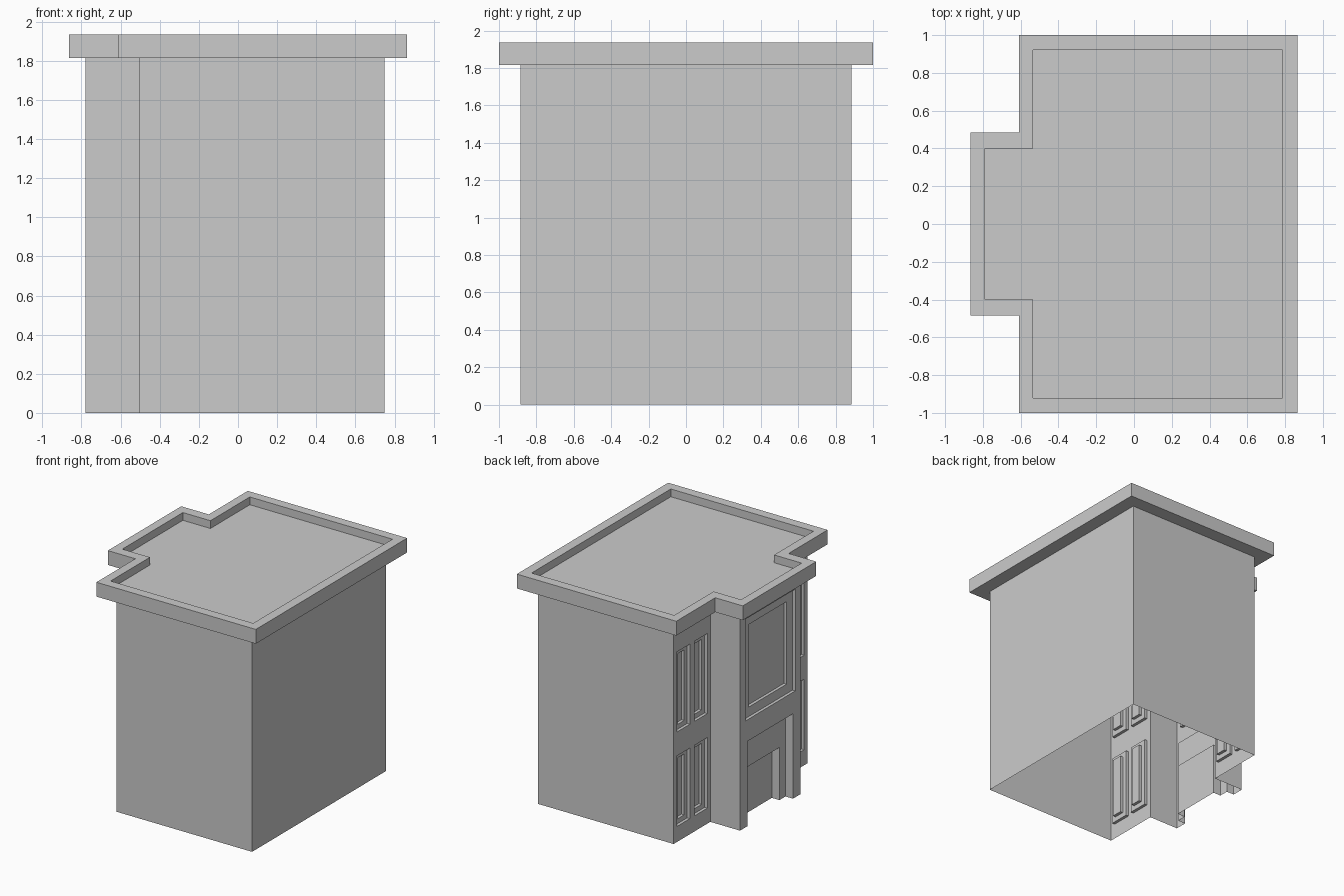
import bpy, bmesh

if "Cube" in bpy.data.objects:
    bpy.data.objects.remove(bpy.data.objects["Cube"])


def finish(bm, name):
    bmesh.ops.remove_doubles(bm, verts=bm.verts, dist=1e-5)
    bmesh.ops.dissolve_limit(bm, angle_limit=0.01, verts=bm.verts, edges=bm.edges)
    mesh = bpy.data.meshes.new(name)
    bm.to_mesh(mesh)
    bm.free()
    obj = bpy.data.objects.new(name, mesh)
    bpy.context.collection.objects.link(obj)
    return obj


def quad(bm, *pts):
    bm.faces.new([bm.verts.new(p) for p in pts])


def outline(right, left, bay, half, bay_half):
    """Plan of a block with a central bay on its -x side, counterclockwise."""
    return [(right, -half), (right, half), (left, half), (left, bay_half),
            (bay, bay_half), (bay, -bay_half), (left, -bay_half), (left, -half)]


def loft(name, rings, skip=(), cap=False):
    """Join plan rings (outline, z) into one skin."""
    bm = bmesh.new()
    for (low, z0), (high, z1) in zip(rings, rings[1:]):
        for i in range(len(low)):
            if i not in skip:
                j = (i + 1) % len(low)
                quad(bm, (*low[i], z0), (*low[j], z0), (*high[j], z1), (*high[i], z1))
    if cap:
        top, z = rings[-1]
        quad(bm, *[(*p, z) for p in top])
    return finish(bm, name)


def facade(name, x, y0, y1, z1, recesses):
    """Wall facing -x with nested recesses (ya, yb, za, zb, depth)."""
    ys = sorted({y0, y1, *[v for r in recesses for v in r[0:2]]})
    zs = sorted({0.0, z1, *[v for r in recesses for v in r[2:4]]})

    def plane(i, j):
        y, z = (ys[i] + ys[i + 1]) / 2, (zs[j] + zs[j + 1]) / 2
        return x + sum(r[4] for r in recesses if r[0] < y < r[1] and r[2] < z < r[3])

    bm = bmesh.new()
    for i in range(len(ys) - 1):
        for j in range(len(zs) - 1):
            a, ya, yb, za, zb = plane(i, j), ys[i], ys[i + 1], zs[j], zs[j + 1]
            quad(bm, (a, ya, za), (a, ya, zb), (a, yb, zb), (a, yb, za))
            if i < len(ys) - 2:
                c = plane(i + 1, j)
                if abs(c - a) > 1e-5:   # jamb
                    quad(bm, (a, yb, za), (a, yb, zb), (c, yb, zb), (c, yb, za))
            if j < len(zs) - 2:
                c = plane(i, j + 1)
                if abs(c - a) > 1e-5:   # sill or head
                    quad(bm, (a, ya, zb), (c, ya, zb), (c, yb, zb), (a, yb, zb))
    return finish(bm, name)


def stepped(ya, yb, za, zb, margin, depth):
    """Opening with a second, smaller recess inside it."""
    return [(ya, yb, za, zb, depth),
            (ya + margin, yb - margin, za + margin, zb - margin, depth)]


TOP = 1.815
body = outline(0.75, -0.505, -0.78, 0.885, 0.40)
eave = outline(0.865, -0.61, -0.865, 1.0, 0.485)
inner = outline(0.785, -0.535, -0.79, 0.92, 0.40)

# plain walls (the -x facing ones are made as facades)
loft("walls", [(body, 0), (body, TOP)], skip=(2, 4, 6))

# overhanging flat roof with parapet
loft("roof", [(body, TOP), (eave, TOP), (eave, 1.935), (inner, 1.935), (inner, 1.87)], cap=True)

# wings with two storeys of paired windows
for name, side in (("back_wing_facade", 1), ("front_wing_facade", -1)):
    windows = []
    for ya, yb in ((0.44, 0.61), (0.67, 0.84)):
        ya, yb = sorted((ya * side, yb * side))
        for za, zb in ((0.13, 0.72), (0.92, 1.59)):
            windows += stepped(ya, yb, za, zb, 0.04, 0.025)
    lo, hi = sorted((0.40 * side, 0.885 * side))
    facade(name, -0.505, lo, hi, TOP, windows)

# bay with large upper window and stepped doorway
facade("bay_facade", -0.78, -0.40, 0.40, TOP,
       stepped(-0.33, 0.33, 0.89, 1.74, 0.08, 0.025)
       + [(-0.30, 0.30, 0.0, 0.71, 0.07), (-0.22, 0.22, 0.0, 0.44, 0.07)])
